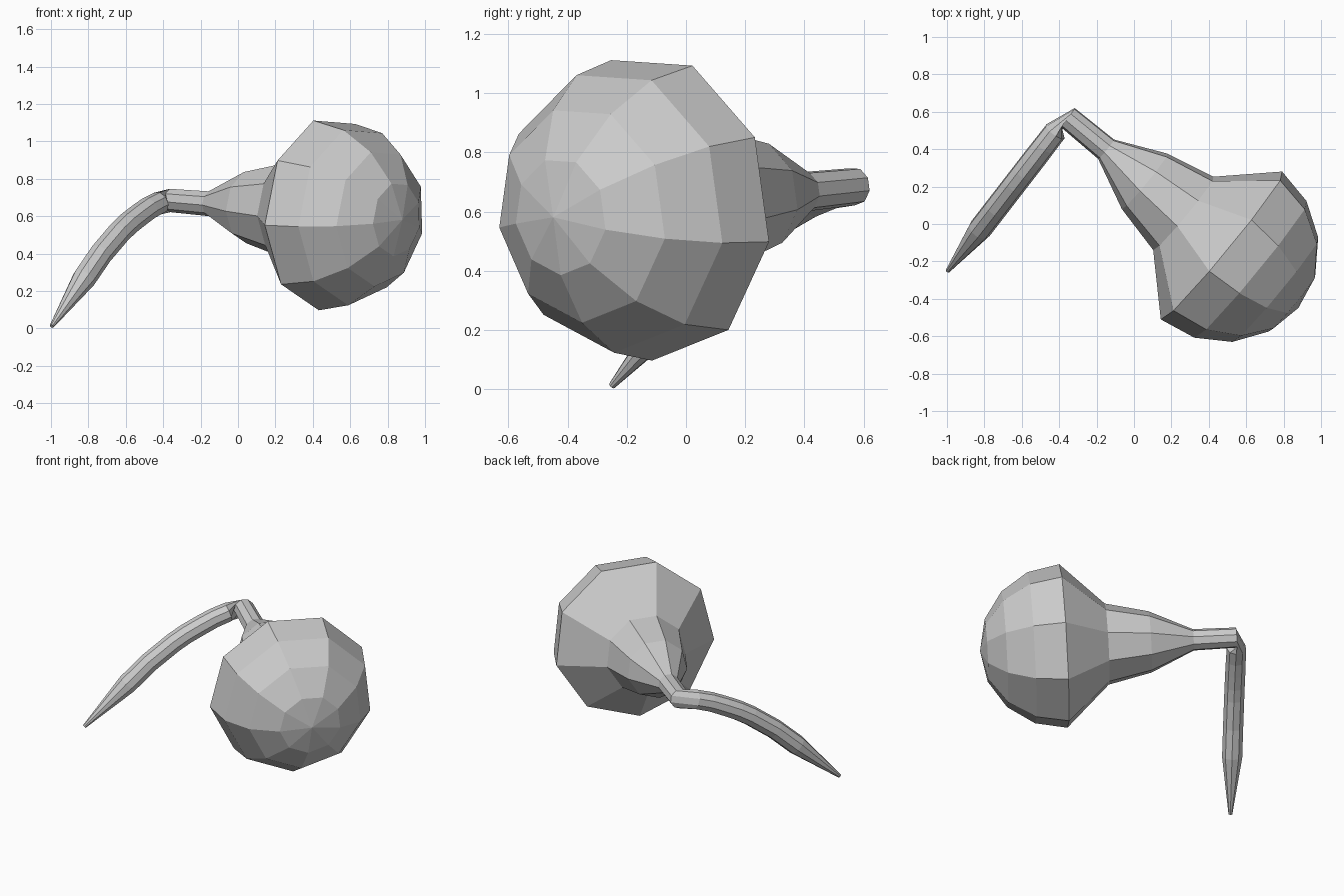
import bpy, bmesh
from math import sin, cos, pi, radians
from mathutils import Vector

if "Cube" in bpy.data.objects:
    bpy.data.objects.remove(bpy.data.objects["Cube"])

SIDES = 9
Z = Vector((0, 0, 1))
bulb_centre = Vector((0.475, -0.115, 0.615))
body_dir = Vector((-0.77, 0.636, 0.065)).normalized()   # bulb towards elbow
elbow = Vector((-0.357, 0.577, 0))
stem_dir = Vector((-0.61, -0.79, 0)).normalized()       # elbow towards tip


def ring(bm, centre, direction, radius):
    """Nine-sided ring square to the direction of travel."""
    right = direction.cross(Z).normalized()
    up = right.cross(direction).normalized()
    angles = [radians(-13) + 2 * pi * k / SIDES for k in range(SIDES)]
    return [bm.verts.new(centre + radius * (cos(a) * right + sin(a) * up)) for a in angles]


bm = bmesh.new()
rings = []

# Rounded bulb, from just past the pole to the equator
R, DEPTH = 0.52, 0.525
pole = bm.verts.new(bulb_centre - body_dir * DEPTH)
for i in (3, 2, 1, 0):
    a = i * pi / 8
    rings.append(ring(bm, bulb_centre - body_dir * DEPTH * sin(a), body_dir, R * cos(a)))

# Shoulder and neck
for t, r in [(0.27, 0.258), (0.54, 0.195), (0.81, 0.068), (1.08, 0.064)]:
    rings.append(ring(bm, bulb_centre + body_dir * t, body_dir, r))

# Curved stem: distance from elbow, height, radius
stem = [(0.105, 0.67, 0.062), (0.20, 0.64, 0.063), (0.29, 0.60, 0.064), (0.38, 0.557, 0.064),
        (0.46, 0.51, 0.064), (0.62, 0.395, 0.064), (0.765, 0.265, 0.064), (1.045, 0.012, 0.012)]
points = [elbow + stem_dir * s + Z * z for s, z, _ in stem]
for i, p in enumerate(points):
    before = points[max(i - 1, 0)]
    after = points[min(i + 1, len(points) - 1)]
    rings.append(ring(bm, p, (after - before).normalized(), stem[i][2]))

# Skin the rings and close both ends
for k in range(SIDES):
    n = (k + 1) % SIDES
    bm.faces.new((pole, rings[0][n], rings[0][k]))
    for a, b in zip(rings, rings[1:]):
        bm.faces.new((a[k], a[n], b[n], b[k]))
bm.faces.new(rings[-1])
bmesh.ops.recalc_face_normals(bm, faces=bm.faces)

mesh = bpy.data.meshes.new("bulb_with_bent_stem")
bm.to_mesh(mesh)
bm.free()
bpy.context.collection.objects.link(bpy.data.objects.new("bulb_with_bent_stem", mesh))
